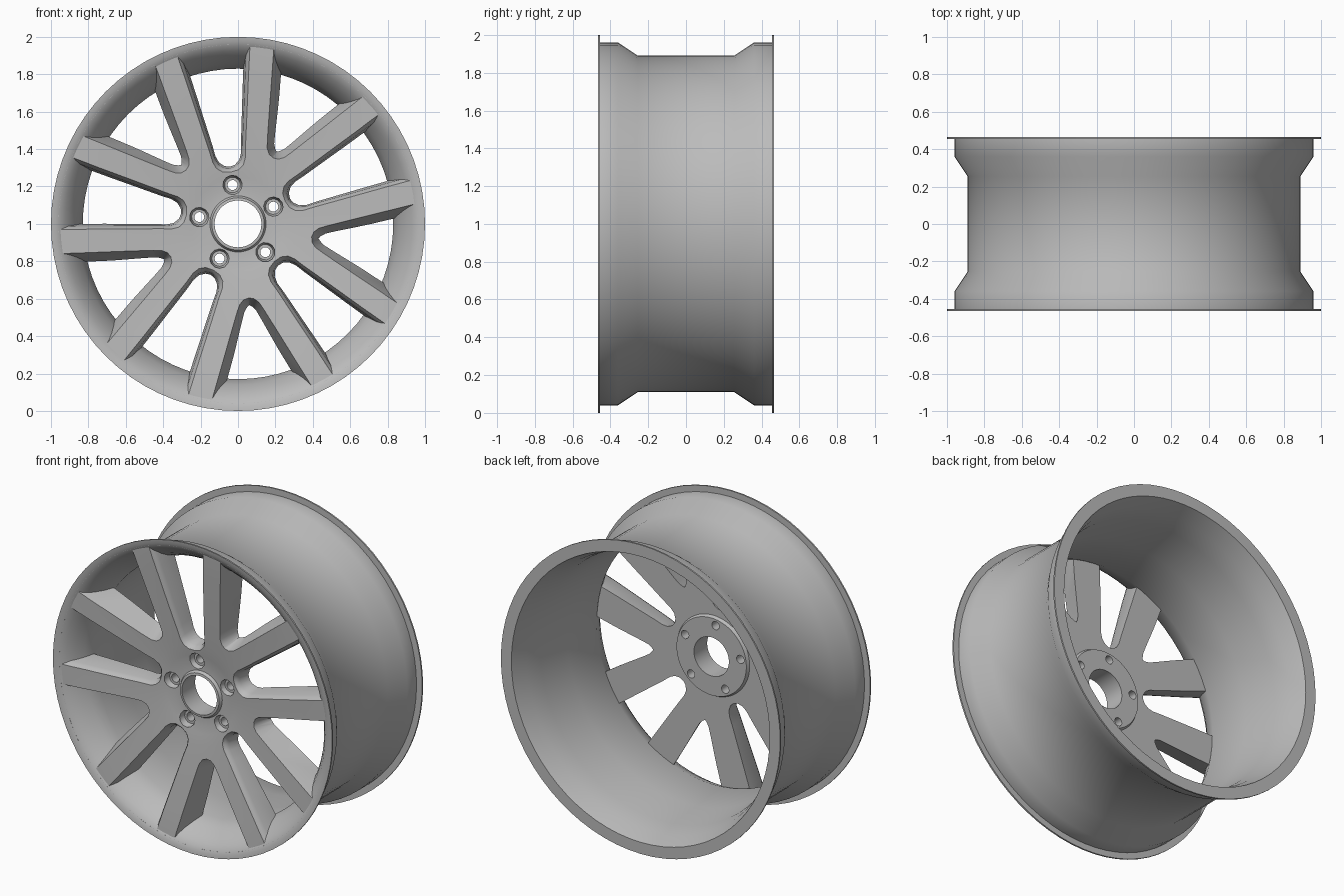
import bpy, bmesh, math

cube = bpy.data.objects.get("Cube")
if cube:
    bpy.data.objects.remove(cube, do_unlink=True)

metal = bpy.data.materials.new("satin_grey_metal")
metal.use_nodes = True
metal.diffuse_color = (0.5, 0.5, 0.5, 1)
metal.node_tree.nodes["Principled BSDF"].inputs["Base Color"].default_value = (0.5, 0.5, 0.5, 1)

SPOKES = 5
FIRST = math.radians(98)
STEP = math.tau / SPOKES


def place(r, p, y, angle):
    """Point at radius r, sideways offset p, around the axle."""
    c, s = math.cos(angle), math.sin(angle)
    return (r * c - p * s, y, 1 + r * s + p * c)


def finish(bm, name):
    bmesh.ops.recalc_face_normals(bm, faces=bm.faces)
    mesh = bpy.data.meshes.new(name)
    bm.to_mesh(mesh)
    bm.free()
    mesh.materials.append(metal)
    obj = bpy.data.objects.new(name, mesh)
    bpy.context.collection.objects.link(obj)
    return obj


def activate(obj):
    bpy.ops.object.select_all(action="DESELECT")
    obj.select_set(True)
    bpy.context.view_layer.objects.active = obj


def smooth(obj, degrees=35):
    activate(obj)
    bpy.ops.object.shade_smooth_by_angle(angle=math.radians(degrees))


def bridge(bm, a, b):
    for i in range(len(a)):
        j = (i + 1) % len(a)
        bm.faces.new((a[i], a[j], b[j], b[i]))


def lathe(name, profile, segments):
    """Closed (radius, y) profile turned around the axle."""
    bm = bmesh.new()
    rings = [[bm.verts.new(place(r, 0, y, math.tau * k / segments)) for r, y in profile]
             for k in range(segments)]
    for k in range(segments):
        bridge(bm, rings[k], rings[(k + 1) % segments])
    return finish(bm, name)


def loft(bm, rings):
    """Capped solid through a stack of matching outlines."""
    rings = [[bm.verts.new(co) for co in ring] for ring in rings]
    for a, b in zip(rings, rings[1:]):
        bridge(bm, a, b)
    bm.faces.new(rings[0])
    bm.faces.new(rings[-1])


def front(r):
    """Depth of the dished spoke face at a radius."""
    t = min(max((r - 0.2) / 0.73, 0), 1)
    return -0.375 - 0.075 * t ** 0.8


# Rim: barrel with thin flanges and a sloping front lip
rim = lathe("rim_barrel", [
    (1.0, -0.465), (1.0, -0.455), (0.96, -0.455), (0.96, -0.36), (0.89, -0.255),
    (0.89, 0.255), (0.96, 0.36), (0.96, 0.455), (1.0, 0.455), (1.0, 0.465),
    (0.925, 0.465), (0.89, 0.36), (0.868, 0.25), (0.85, 0.0), (0.83, -0.27),
    (0.86, -0.34), (0.89, -0.39), (0.925, -0.432), (0.95, -0.45), (0.975, -0.462)], 72)
smooth(rim)

# Dished wheel face, cut into spokes below
radii = [0.15, 0.2, 0.25, 0.32, 0.4, 0.5, 0.6, 0.7, 0.8, 0.88, 0.95]
face = lathe("spoke_face",
             [(0.125, -0.26), (0.125, -0.395), (0.14, -0.393)]
             + [(r, front(r)) for r in radii]
             + [(0.87, -0.28), (0.6, -0.28), (0.26, -0.28), (0.25, -0.26)], 80)

# Window outlines as half profiles (radius, half width)
wide_half = [(0.295, 0), (0.302, 0.035), (0.325, 0.063), (0.36, 0.078), (0.42, 0.087),
             (0.6, 0.12), (0.8, 0.156), (0.98, 0.19)]
vee_half = [(0.40, 0), (0.407, 0.028), (0.43, 0.052), (0.47, 0.072),
            (0.6, 0.13), (0.8, 0.218), (0.98, 0.297)]


def outline(half, inset):
    pts = [(r + 1.3 * inset, p - inset * p / (p + 0.02)) for r, p in half]
    return pts + [(r, -p) for r, p in reversed(pts[1:])]


def cut_window(bm, half, angle, layers):
    """Layers are (depth under the face, inset) from front to back."""
    rings = []
    for depth, inset in layers:
        rings.append([place(r, p, front(r) + depth, angle) for r, p in outline(half, inset)])
    first = [place(r, p, -0.6, angle) for r, p in outline(half, layers[0][1])]
    last = [place(r, p, -0.15, angle) for r, p in outline(half, layers[-1][1])]
    loft(bm, [first] + rings + [last])


def cut_bolt(bm, angle):
    """Stepped bolt pocket with a through hole."""
    rings = []
    for radius, y in [(0.052, -0.5), (0.052, -0.375), (0.042, -0.345), (0.027, -0.345), (0.027, -0.2)]:
        rings.append([place(0.21 + radius * math.cos(a), radius * math.sin(a), y, angle)
                      for a in (math.tau * k / 12 for k in range(12))])
    loft(bm, rings)


bm = bmesh.new()
for k in range(SPOKES):
    a = FIRST + k * STEP
    cut_window(bm, wide_half, a, [(-0.02, -0.018), (0.0, -0.012), (0.012, -0.004),
                                  (0.035, 0.004), (0.15, 0.014)])
    cut_window(bm, vee_half, a + STEP / 2, [(-0.02, -0.004), (0.0, 0.0), (0.15, 0.035)])
    cut_bolt(bm, a)
cutter = finish(bm, "window_cutter")
cutter.hide_render = True

activate(face)
cut = face.modifiers.new("windows", "BOOLEAN")
cut.operation = "DIFFERENCE"
cut.solver = "EXACT"
cut.object = cutter
bpy.ops.object.modifier_apply(modifier=cut.name)
bpy.data.objects.remove(cutter, do_unlink=True)
smooth(face)
